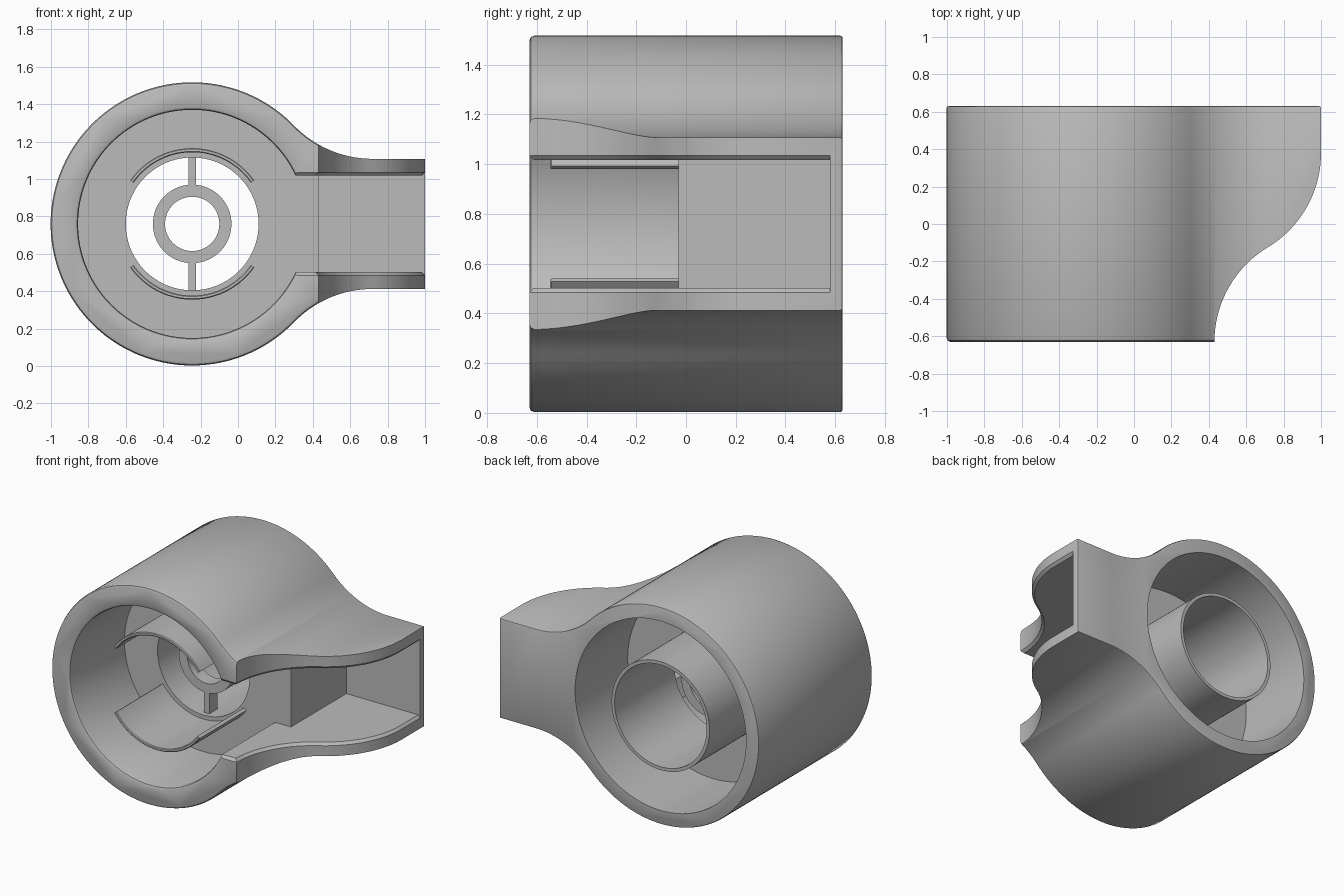
import bpy, bmesh
from math import sin, cos, asin, atan2, sqrt, pi, radians

if "Cube" in bpy.data.objects:
    bpy.data.objects.remove(bpy.data.objects["Cube"], do_unlink=True)

CX, CZ = -0.245, 0.76          # axis of the barrel
FRONT, BACK, FLOOR = -0.63, 0.63, -0.03
R, ARM, FILLET = 0.757, 0.348, 0.585
SLOT = 0.2575                  # half height of the slot

grey = bpy.data.materials.new("plain_grey")
grey.use_nodes = True
grey.diffuse_color = (0.5, 0.5, 0.5, 1)
grey.node_tree.nodes["Principled BSDF"].inputs["Base Color"].default_value = (0.5, 0.5, 0.5, 1)


def loft(name, rings, cyclic=False):
    """Skin equal-length rings; cap the ends unless the rings close on themselves."""
    bm = bmesh.new()
    vs = [[bm.verts.new(p) for p in ring] for ring in rings]
    n = len(vs[0])
    pairs = list(zip(vs, vs[1:])) + ([(vs[-1], vs[0])] if cyclic else [])
    for a, b in pairs:
        for i in range(n):
            j = (i + 1) % n
            bm.faces.new((a[i], a[j], b[j], b[i]))
    if not cyclic:
        bm.faces.new(vs[0])
        bm.faces.new(vs[-1])
    bmesh.ops.recalc_face_normals(bm, faces=bm.faces)
    mesh = bpy.data.meshes.new(name)
    bm.to_mesh(mesh)
    bm.free()
    mesh.materials.append(grey)
    ob = bpy.data.objects.new(name, mesh)
    bpy.context.collection.objects.link(ob)
    return ob


def lathe(name, profile, cyclic=False, steps=128):
    """Revolve (radius, y) points about the barrel axis."""
    angles = [2 * pi * i / steps for i in range(steps)]
    return loft(name, [[(CX + r * cos(a), y, CZ + r * sin(a)) for a in angles]
                       for r, y in profile], cyclic)


def box(name, x0, x1, y0, y1, z0, z1):
    return loft(name, [[(x0, y0, z), (x1, y0, z), (x1, y1, z), (x0, y1, z)] for z in (z0, z1)])


def arc(cx, cy, r, a0, a1, n):
    return [(cx + r * cos(a0 + (a1 - a0) * i / n), cy + r * sin(a0 + (a1 - a0) * i / n))
            for i in range(n + 1)]


def activate(ob):
    bpy.ops.object.select_all(action='DESELECT')
    ob.select_set(True)
    bpy.context.view_layer.objects.active = ob


def cut(ob, cutter):
    mod = ob.modifiers.new("cut", 'BOOLEAN')
    mod.operation, mod.solver, mod.object = 'DIFFERENCE', 'EXACT', cutter
    activate(ob)
    bpy.ops.object.modifier_apply(modifier=mod.name)
    bpy.data.objects.remove(cutter, do_unlink=True)


def smooth(ob):
    activate(ob)
    bpy.ops.object.shade_smooth_by_angle(angle=radians(28))


def outline(y, o):
    """Barrel blended into the arm, inset by o."""
    dx = sqrt((R + FILLET) ** 2 - (ARM + FILLET) ** 2)
    a = atan2(ARM + FILLET, dx)
    top = [(1 - o - CX, ARM - o)]
    top += arc(dx, ARM + FILLET, FILLET + o, 1.5 * pi, pi + a, 24)
    barrel = arc(0, 0, R - o, a, 2 * pi - a, 110)[1:-1]
    pts = top + barrel + [(x, -z) for x, z in reversed(top)]
    return [(CX + x, y, CZ + z) for x, z in pts]


def s_curve(o):
    """Sweep of the arm's front edge, inset by o into the solid."""
    x0, y1 = 0.43, 0.38
    w, h = 1 - x0, y1 - FRONT
    r = (w * w + h * h) / (4 * w)
    turn = atan2(h, w - 2 * r)
    return (arc(x0 + r, FRONT, r + o, pi - asin(o / (r + o)), turn, 24)
            + arc(1 - r, y1, r - o, turn - pi, 0, 24)[1:])


# Main body with rounded end rims
body = loft("body", [outline(y, o) for y, o in (
    (FRONT, 0.02), (FRONT + 0.006, 0.006), (FRONT + 0.02, 0),
    (BACK - 0.01, 0), (BACK - 0.003, 0.003), (BACK, 0.01))])

# Curved sweep on the front of the arm
region = [(0.43, -1)] + s_curve(0) + [(1.3, 0.38), (1.3, -1)]
cut(body, loft("sweep_cutter", [[(x, y, z) for x, y in region] for z in (-0.2, 1.8)]))

# Front cavity with a softened rim
cut(body, lathe("front_cutter", [(0.627, -0.8), (0.627, FRONT), (0.615, FRONT + 0.006),
                                 (0.61, FRONT + 0.02), (0.61, FLOOR)]))

# Slot from the cavity to the arm, and the deep pocket in the arm
cut(body, box("slot_cutter", CX, 1.3, -1, FLOOR, CZ - SLOT, CZ + SLOT))
cut(body, box("pocket_cutter", 0.43, 1.3, -0.9, 0.58, CZ - SLOT, CZ + SLOT))


# Softened lip along the slot opening
def lip_ring(o, z):
    pts = ([(CX, FRONT + o)] + s_curve(o)
           + [(1 - o, 0.58), (1.3, 0.58), (1.3, -1), (CX, -1)])
    return [(x, y, CZ + z) for x, y in pts]


cut(body, loft("lip_cutter", [lip_ring(-0.002, -SLOT - 0.02), lip_ring(0.018, -SLOT + 0.001),
                              lip_ring(0.018, SLOT - 0.001), lip_ring(-0.002, SLOT + 0.02)]))

# Ring-shaped back cavity, leaving the inner tube, then the through hole
cut(body, lathe("back_cutter", [(0.378, 0.05), (0.66, 0.05), (0.66, 0.8), (0.378, 0.8)], True))
cut(body, lathe("hole_cutter", [(0.355, -0.2), (0.355, 0.8)]))
smooth(body)

# Small hub ring held by two struts
smooth(lathe("hub_ring", [(0.145, 0), (0.21, 0), (0.21, 0.1), (0.145, 0.1)], True, 80))
for name, side in (("upper_strut", 1), ("lower_strut", -1)):
    z0, z1 = sorted((CZ + side * 0.2, CZ + side * 0.365))
    box(name, CX - 0.02, CX + 0.02, 0.005, 0.095, z0, z1)

# Curved guide tabs standing on the cavity floor
for name, side in (("upper_tab", 1), ("lower_tab", -1)):
    section = [(0.383, FLOOR + 0.02), (0.383, -0.54), (0.388, -0.545),
               (0.4, -0.545), (0.405, -0.54), (0.405, FLOOR + 0.02)]
    angles = [radians(35 + 110 * i / 40) for i in range(41)]
    smooth(loft(name, [[(CX + r * cos(a), y, CZ + side * r * sin(a)) for r, y in section]
                       for a in angles]))
